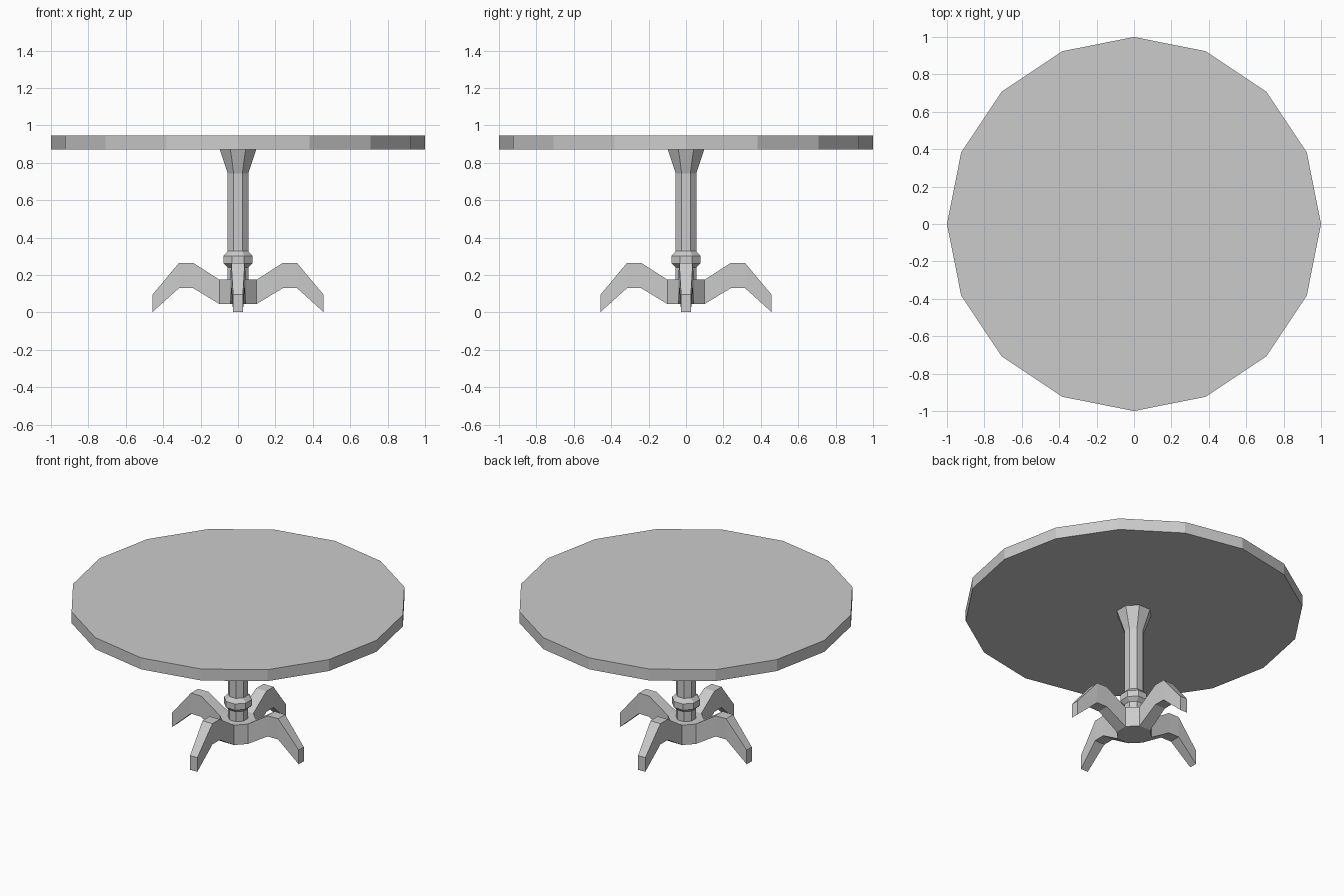
import bpy, bmesh
from math import pi, cos, sin

if "Cube" in bpy.data.objects:
    bpy.data.objects.remove(bpy.data.objects["Cube"])


def make_object(name, verts, faces):
    mesh = bpy.data.meshes.new(name)
    mesh.from_pydata(verts, [], faces)
    bm = bmesh.new()
    bm.from_mesh(mesh)
    bmesh.ops.recalc_face_normals(bm, faces=bm.faces)
    bm.to_mesh(mesh)
    bm.free()
    obj = bpy.data.objects.new(name, mesh)
    bpy.context.collection.objects.link(obj)
    return obj


def loft(name, rings):
    """Join equal-sized rings of points and cap both ends."""
    n = len(rings[0])
    verts = [p for ring in rings for p in ring]
    faces = [(i * n + j, i * n + (j + 1) % n, (i + 1) * n + (j + 1) % n, (i + 1) * n + j)
             for i in range(len(rings) - 1) for j in range(n)]
    faces += [tuple(range(n)), tuple(range(len(verts) - n, len(verts)))]
    return make_object(name, verts, faces)


def turned(name, profile, sides, offset=0.0):
    """Low-poly lathe from (radius, z) pairs."""
    return loft(name, [[(r * cos(2 * pi * k / sides + offset),
                         r * sin(2 * pi * k / sides + offset), z)
                        for k in range(sides)] for r, z in profile])


# Round top
turned("table_top", [(1.0, 0.872), (1.0, 0.947)], 16)

# Octagonal pedestal: profile radii are given to the flats
flat = 1 / cos(pi / 8)
pedestal = [(0.055, 0.175), (0.055, 0.24), (0.078, 0.262), (0.078, 0.302),
            (0.055, 0.327), (0.055, 0.742), (0.098, 0.872)]
turned("pedestal", [(r * flat, z) for r, z in pedestal], 8, pi / 8)

# Hub carrying the legs
turned("hub", [(0.1 * flat, 0.045), (0.1 * flat, 0.175)], 8, pi / 8)

# Four bent legs: (distance out, bottom z, top z, half width)
stations = [(0.10, 0.045, 0.175, 0.041), (0.24, 0.13, 0.265, 0.037),
            (0.315, 0.13, 0.265, 0.036), (0.457, 0.002, 0.095, 0.026)]
rings = [[(x, -w, lo), (x, w, lo), (x, w, hi), (x, -w, hi)]
         for x, lo, hi, w in stations]
for k, side in enumerate(["right", "back", "left", "front"]):
    leg = loft(side + "_leg", rings)
    leg.rotation_euler.z = k * pi / 2
